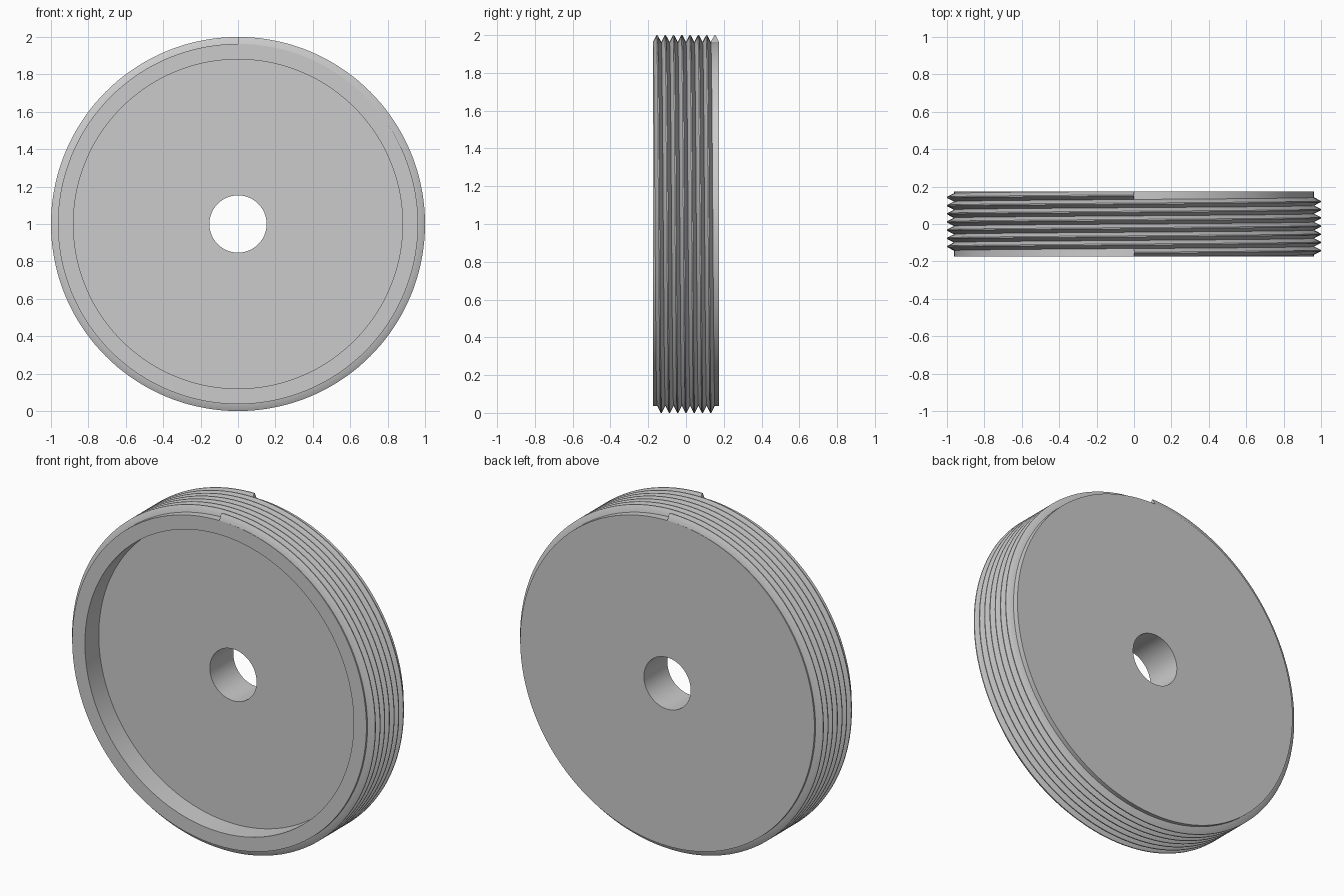
import bpy, bmesh
from math import sin, cos, pi, radians

if "Cube" in bpy.data.objects:
    bpy.data.objects.remove(bpy.data.objects["Cube"], do_unlink=True)

HALF = 0.175            # half thickness
CORE = 0.963            # radius at the thread roots
HOLE, RECESS, DEPTH = 0.153, 0.88, 0.13
TURNS = 7
PITCH = 2 * HALF / (TURNS + 1)
SEG = 144

grey = bpy.data.materials.new("plain grey")
grey.use_nodes = True
colour = (0.6, 0.6, 0.6, 1)
grey.diffuse_color = colour
grey.node_tree.nodes["Principled BSDF"].inputs["Base Color"].default_value = colour


def ring_point(r, y, a):
    """Point at radius r, angle a clockwise from the top seen from the front."""
    return (r * sin(a), y, 1 + r * cos(a))


def finish(name, bm):
    bmesh.ops.recalc_face_normals(bm, faces=bm.faces)
    mesh = bpy.data.meshes.new(name)
    bm.to_mesh(mesh)
    bm.free()
    mesh.materials.append(grey)
    obj = bpy.data.objects.new(name, mesh)
    bpy.context.collection.objects.link(obj)
    bpy.ops.object.select_all(action="DESELECT")
    obj.select_set(True)
    bpy.context.view_layer.objects.active = obj
    bpy.ops.object.shade_smooth_by_angle(angle=radians(30))
    return obj


def sweep(name, profile, steps, rise=0, closed=True):
    """Sweep an (r, y) profile round the axis, climbing by rise per turn."""
    bm = bmesh.new()
    rows = []
    for i in range(steps if closed else steps + 1):
        t = i / SEG
        rows.append([bm.verts.new(ring_point(r, y + rise * t, 2 * pi * t))
                     for r, y in profile])
    n = len(profile)
    for i in range(steps):
        a, b = rows[i], rows[(i + 1) % len(rows)]
        for j in range(n):
            k = (j + 1) % n
            bm.faces.new((a[j], a[k], b[k], b[j]))
    if not closed:
        bm.faces.new(rows[0])
        bm.faces.new(rows[-1])
    return finish(name, bm)


# Disc with a central hole and a recessed front
floor = -HALF + DEPTH
sweep("disc_body", [(HOLE, floor), (RECESS, floor), (RECESS, -HALF),
                    (CORE, -HALF), (CORE, HALF), (HOLE, HALF)], SEG)

# Helical thread, starting and ending at the top
start = -HALF + PITCH / 2
flat = 0.003
sweep("screw_thread", [(CORE - 0.01, start - PITCH / 2), (CORE, start - PITCH / 2),
                       (1, start - flat), (1, start + flat),
                       (CORE, start + PITCH / 2), (CORE - 0.01, start + PITCH / 2)],
      SEG * TURNS, rise=PITCH, closed=False)
